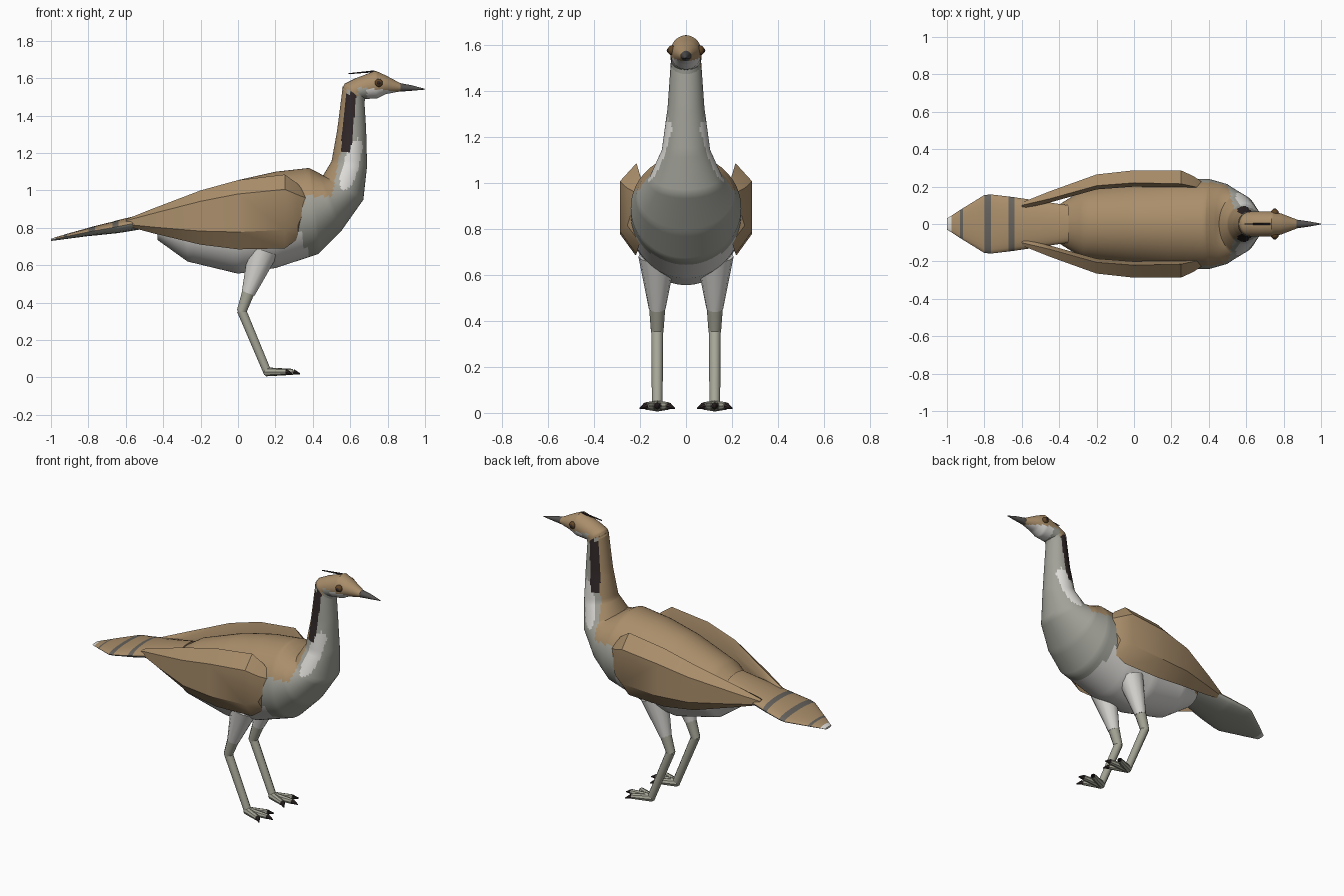
import bpy, bmesh, math
from mathutils import Vector

if "Cube" in bpy.data.objects:
    bpy.data.objects.remove(bpy.data.objects["Cube"])

# Materials, one per flat colour
COLOURS = {
    "brown": (0.40, 0.27, 0.145), "breast_grey": (0.36, 0.36, 0.32),
    "white": (0.72, 0.71, 0.68), "dark_brown": (0.03, 0.02, 0.02),
    "leg_grey": (0.38, 0.38, 0.31), "beak_grey": (0.09, 0.085, 0.08),
    "band_grey": (0.13, 0.12, 0.105), "eye_brown": (0.12, 0.06, 0.02),
}
MATS = {}
for key, col in COLOURS.items():
    MATS[key] = bpy.data.materials.new(key)
    MATS[key].diffuse_color = (*col, 1)
INDEX = {k: i for i, k in enumerate(COLOURS)}


def finish(name, bm, rule, angle=40):
    """Turn a bmesh into a smooth object coloured by rule(centre, normal)."""
    bmesh.ops.recalc_face_normals(bm, faces=bm.faces)
    for f in bm.faces:
        key = rule if isinstance(rule, str) else rule(f.calc_center_median(), f.normal)
        f.material_index = INDEX[key]
    me = bpy.data.meshes.new(name)
    bm.to_mesh(me)
    bm.free()
    for m in MATS.values():
        me.materials.append(m)
    ob = bpy.data.objects.new(name, me)
    bpy.context.collection.objects.link(ob)
    bpy.ops.object.select_all(action='DESELECT')
    ob.select_set(True)
    bpy.context.view_layer.objects.active = ob
    bpy.ops.object.shade_smooth_by_angle(angle=math.radians(angle))
    return ob


def loft(name, rings, rule, angle=40):
    """Skin a list of equal-length point rings and cap both ends."""
    bm = bmesh.new()
    rows = [[bm.verts.new(p) for p in r] for r in rings]
    n = len(rows[0])
    for a, b in zip(rows, rows[1:]):
        for i in range(n):
            j = (i + 1) % n
            bm.faces.new((a[i], a[j], b[j], b[i]))
    bm.faces.new(rows[0])
    bm.faces.new(rows[-1])
    return finish(name, bm, rule, angle)


def oval_rings(stations, sides, steps):
    """Ovals given as (top x, top z, bottom x, bottom z, half width)."""
    dense = []
    for a, b in zip(stations, stations[1:]):
        for k in range(steps):
            dense.append([p + (q - p) * k / steps for p, q in zip(a, b)])
    dense.append(stations[-1])
    rings = []
    for tx, tz, bx, bz, w in dense:
        ring = []
        for i in range(sides):
            c, s = math.cos(math.tau * i / sides), math.sin(math.tau * i / sides)
            ring.append(((tx + bx) / 2 + (tx - bx) / 2 * c, w * s,
                         (tz + bz) / 2 + (tz - bz) / 2 * c))
        rings.append(ring)
    return rings


def tube(name, a, b, ra, rb, colour, sides=10):
    """Tapered limb between two points."""
    a, b = Vector(a), Vector(b)
    q = (b - a).to_track_quat('Z', 'Y')
    rings = [[p + q @ Vector((r * math.cos(math.tau * i / sides),
                              r * math.sin(math.tau * i / sides), 0))
              for i in range(sides)] for p, r in ((a, ra), (b, rb))]
    return loft(name, rings, colour)


def ball(name, centre, scale, colour):
    bm = bmesh.new()
    bmesh.ops.create_uvsphere(bm, u_segments=12, v_segments=8, radius=1)
    for v in bm.verts:
        v.co = Vector([c + s * k for c, s, k in zip(centre, scale, v.co)])
    return finish(name, bm, colour)


# Body and neck with plumage regions
def plumage(c, n):
    x, z = c.x, c.z
    if z > 1.2:
        back = x - (0.547 + 0.1 * (z - 1.2))
        if 0 < back < 0.055 and z < 1.52:
            return "dark_brown"
        brown = back <= 0
    elif z > 0.97:
        brown = x < 0.5 + 0.2 * (z - 0.97)
    else:
        brown = x < 0.36 and z > 0.93 or x < 0.30 and z > 0.78
    if brown:
        return "brown"
    patch = (x - 0.605 - 0.25 * (z - 1.14)) / 0.042
    if patch ** 2 + ((z - 1.14) / 0.135) ** 4 < 1:
        return "white"
    return "breast_grey" if x > 0.30 + 0.4 * (0.85 - z) else "white"


body = [(-0.43, 0.85, -0.43, 0.735, 0.085), (-0.27, 0.955, -0.27, 0.62, 0.185),
        (0, 1.055, 0, 0.555, 0.228), (0.2, 1.10, 0.2, 0.585, 0.243),
        (0.38, 1.12, 0.43, 0.66, 0.24), (0.43, 1.095, 0.55, 0.78, 0.215),
        (0.455, 1.08, 0.67, 0.95, 0.16), (0.5, 1.155, 0.69, 1.13, 0.105),
        (0.53, 1.32, 0.685, 1.33, 0.08), (0.56, 1.555, 0.675, 1.49, 0.066)]
loft("body_and_neck", oval_rings(body, 64, 9), plumage)

# Head with pale throat
head = [(0.555, 1.54, 0.676, 1.47, 0.066), (0.57, 1.57, 0.68, 1.49, 0.066),
        (0.63, 1.60, 0.70, 1.49, 0.067), (0.735, 1.64, 0.745, 1.492, 0.068),
        (0.79, 1.615, 0.79, 1.515, 0.055), (0.87, 1.572, 0.87, 1.53, 0.024)]


def face_colour(c, n):
    if c.x > 0.64 and c.z < 1.55 - 0.13 * (c.x - 0.68):
        return "white" if c.x > 0.69 else "breast_grey"
    return "brown"


loft("head", oval_rings(head, 32, 6), face_colour)
beak = [(0.865, 1.574, 0.865, 1.528, 0.024), (0.93, 1.562, 0.93, 1.533, 0.015),
        (1.0, 1.543, 1.0, 1.539, 0.002)]
loft("beak", oval_rings(beak, 12, 1), "beak_grey")
tube("crest", (0.59, 0, 1.624), (0.73, 0, 1.637), 0.003, 0.006, "dark_brown", 6)

# Tail fan with bands across the top: x, top z, bottom z, half width
tail = [(-1, 0.742, 0.73, 0.03), (-0.975, 0.75, 0.733, 0.045), (-0.93, 0.763, 0.739, 0.075),
        (-0.915, 0.768, 0.741, 0.084), (-0.80, 0.80, 0.756, 0.155), (-0.765, 0.81, 0.759, 0.158),
        (-0.67, 0.833, 0.769, 0.147), (-0.64, 0.842, 0.772, 0.143), (-0.35, 0.91, 0.82, 0.10)]


def tail_colour(c, n):
    if c.x < -0.975:
        return "white"
    if n.z < 0:
        return "breast_grey"
    bands = ((-0.93, -0.915), (-0.80, -0.765), (-0.67, -0.64))
    return "band_grey" if any(a < c.x < b for a, b in bands) else "brown"


loft("tail", oval_rings([(x, t, x, b, w) for x, t, b, w in tail], 24, 1), tail_colour)

# Folded wings: x, top z, bottom z, outer y, inner y
wing = [(-0.60, 0.845, 0.81, 0.115, 0.10), (-0.45, 0.905, 0.77, 0.175, 0.135),
        (-0.2, 1.0, 0.71, 0.265, 0.205), (0, 1.055, 0.685, 0.287, 0.22),
        (0.25, 1.085, 0.69, 0.287, 0.215), (0.32, 1.035, 0.74, 0.255, 0.20),
        (0.37, 0.97, 0.91, 0.22, 0.19)]
for side, s in (("left", 1), ("right", -1)):
    rings = []
    for x, t, b, yo, yi in wing:
        h = t - b
        rings.append([(x, s * y, z) for y, z in (
            (yi, t), (yo, t - 0.2 * h), (yo, b + 0.25 * h),
            (yi, b), (yi - 0.01, b + 0.25 * h), (yi - 0.02, t - 0.25 * h))])
    loft(side + "_wing", rings, "brown", 35)

    # Eye
    ball(side + "_eye", (0.752, s * 0.06, 1.575), (0.022, 0.02, 0.022), "eye_brown")
    ball(side + "_pupil", (0.752, s * 0.07, 1.575), (0.012, 0.014, 0.012), "dark_brown")

    # Leg
    y = s * 0.125
    tube(side + "_thigh", (0.135, y, 0.68), (0.055, y, 0.45), 0.082, 0.036, "white", 12)
    tube(side + "_knee", (0.055, y, 0.455), (0.018, y, 0.35), 0.035, 0.027, "leg_grey")
    tube(side + "_shin", (0.018, y, 0.36), (0.16, y, 0.022), 0.026, 0.023, "leg_grey")

    # Toes and claws
    for toe, dx, dy in (("inner", 0.10, -0.05), ("middle", 0.135, 0), ("outer", 0.10, 0.05)):
        tip = (0.16 + dx, y + s * dy, 0.03)
        end = (0.16 + dx * 1.27, y + s * dy * 1.5, 0.02)
        tube(f"{side}_{toe}_toe", (0.15, y, 0.03), tip, 0.024, 0.016, "leg_grey", 8)
        tube(f"{side}_{toe}_claw", tip, end, 0.015, 0.003, "dark_brown", 8)

for m in bpy.data.materials:
    if m.users and not m.is_grease_pencil:
        m.use_nodes = True
        m.node_tree.nodes["Principled BSDF"].inputs["Base Color"].default_value = m.diffuse_color
